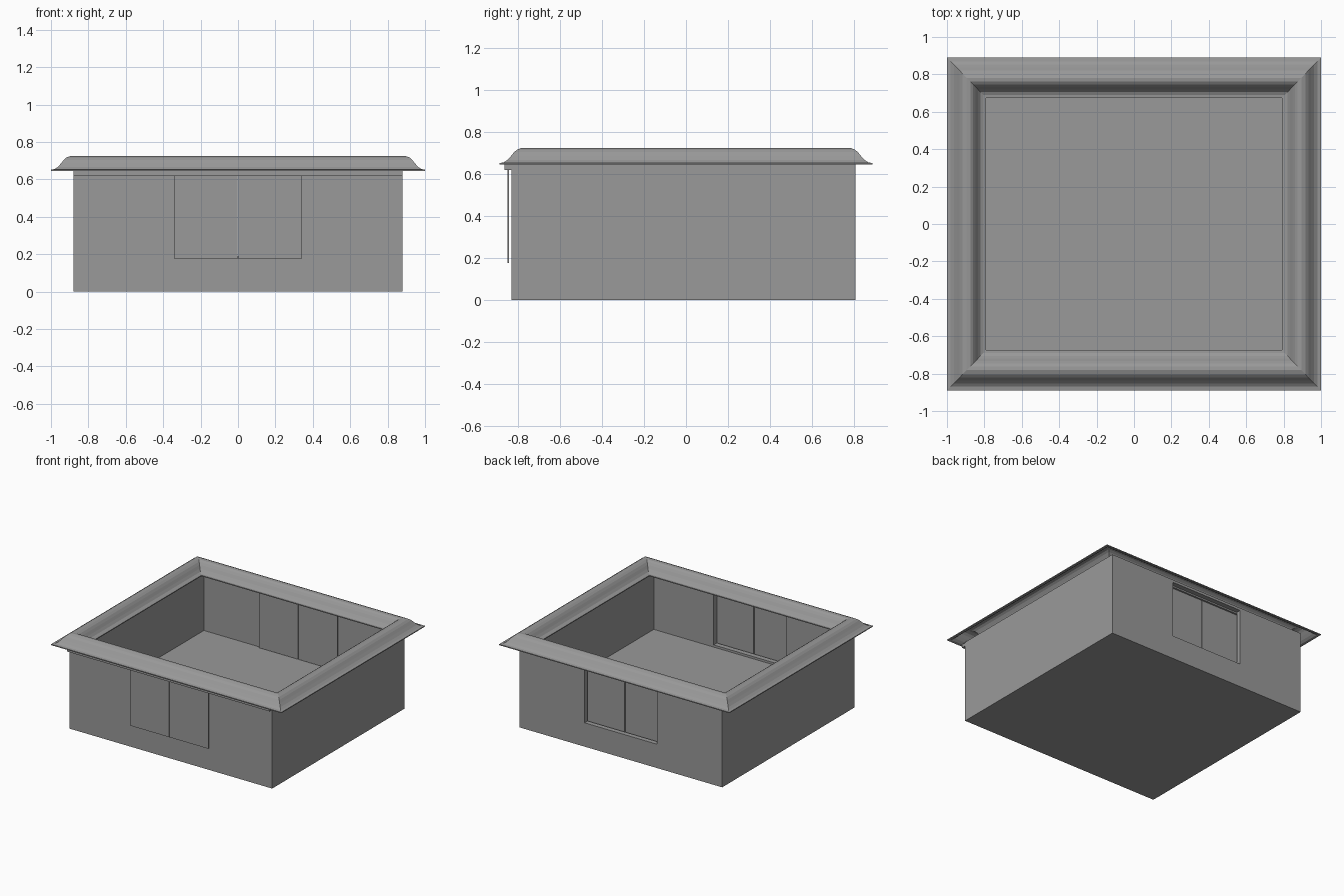
import bpy, bmesh

if "Cube" in bpy.data.objects:
    bpy.data.objects.remove(bpy.data.objects["Cube"])

# One dark grey for every part
grey = bpy.data.materials.new("dark_grey")
grey.diffuse_color = (0.32, 0.32, 0.32, 1)
grey.use_nodes = True
grey.node_tree.nodes["Principled BSDF"].inputs["Base Color"].default_value = grey.diffuse_color


def add_mesh(name, bm):
    bmesh.ops.recalc_face_normals(bm, faces=bm.faces)
    me = bpy.data.meshes.new(name)
    bm.to_mesh(me)
    bm.free()
    me.materials.append(grey)
    ob = bpy.data.objects.new(name, me)
    bpy.context.collection.objects.link(ob)
    return ob


def box(name, x0, x1, y0, y1, z0, z1):
    bm = bmesh.new()
    bmesh.ops.create_cube(bm, size=1)
    for v in bm.verts:
        v.co = ((x0 + x1) / 2 + v.co.x * (x1 - x0),
                (y0 + y1) / 2 + v.co.y * (y1 - y0),
                (z0 + z1) / 2 + v.co.z * (z1 - z0))
    return add_mesh(name, bm)


def cut(ob, cutter):
    mod = ob.modifiers.new("cut", 'BOOLEAN')
    mod.operation = 'DIFFERENCE'
    mod.solver = 'EXACT'
    mod.object = cutter
    bpy.ops.object.select_all(action='DESELECT')
    bpy.context.view_layer.objects.active = ob
    ob.select_set(True)
    bpy.ops.object.modifier_apply(modifier=mod.name)
    bpy.data.objects.remove(cutter)


# Open box with a raised floor and openings through front and back walls
body = box("body", -0.88, 0.88, -0.833, 0.808, 0, 0.65)
cut(body, box("cavity_cutter", -0.835, 0.835, -0.793, 0.77, 0.17, 1))
cut(body, box("opening_cutter", -0.315, 0.315, -1, 1, 0.187, 0.63))

# Sliding doors and the rails they hang from
for side, yc, half in (("front", -0.848, 0.88), ("back", 0.752, 0.835)):
    for tag, x0, x1 in (("left", -0.34, -0.003), ("right", 0.003, 0.34)):
        box(f"{side}_{tag}_door", x0, x1, yc - 0.004, yc + 0.004, 0.175, 0.62)
    box(f"{side}_rail", -half, half, yc - 0.018, yc + 0.018, 0.618, 0.645)

# Moulded rim: (inset from outer edge, height), top surface then hollow underside
top = [(0, 0.652), (0.02, 0.655), (0.037, 0.667), (0.053, 0.685), (0.068, 0.704),
       (0.083, 0.717), (0.105, 0.725), (0.125, 0.723), (0.14, 0.713), (0.153, 0.697),
       (0.166, 0.677), (0.18, 0.66), (0.195, 0.653), (0.21, 0.652)]
profile = top + [(d, z - 0.007) for d, z in reversed(top)]
bm = bmesh.new()
rings = [[bm.verts.new((sx * (1 - d), sy * (0.89 - d * 1.03), z))
          for sx, sy in ((-1, -1), (1, -1), (1, 1), (-1, 1))] for d, z in profile]
for i, ring in enumerate(rings):
    nxt = rings[(i + 1) % len(rings)]
    for k in range(4):
        j = (k + 1) % 4
        bm.faces.new((ring[k], ring[j], nxt[j], nxt[k]))
add_mesh("rim", bm)
